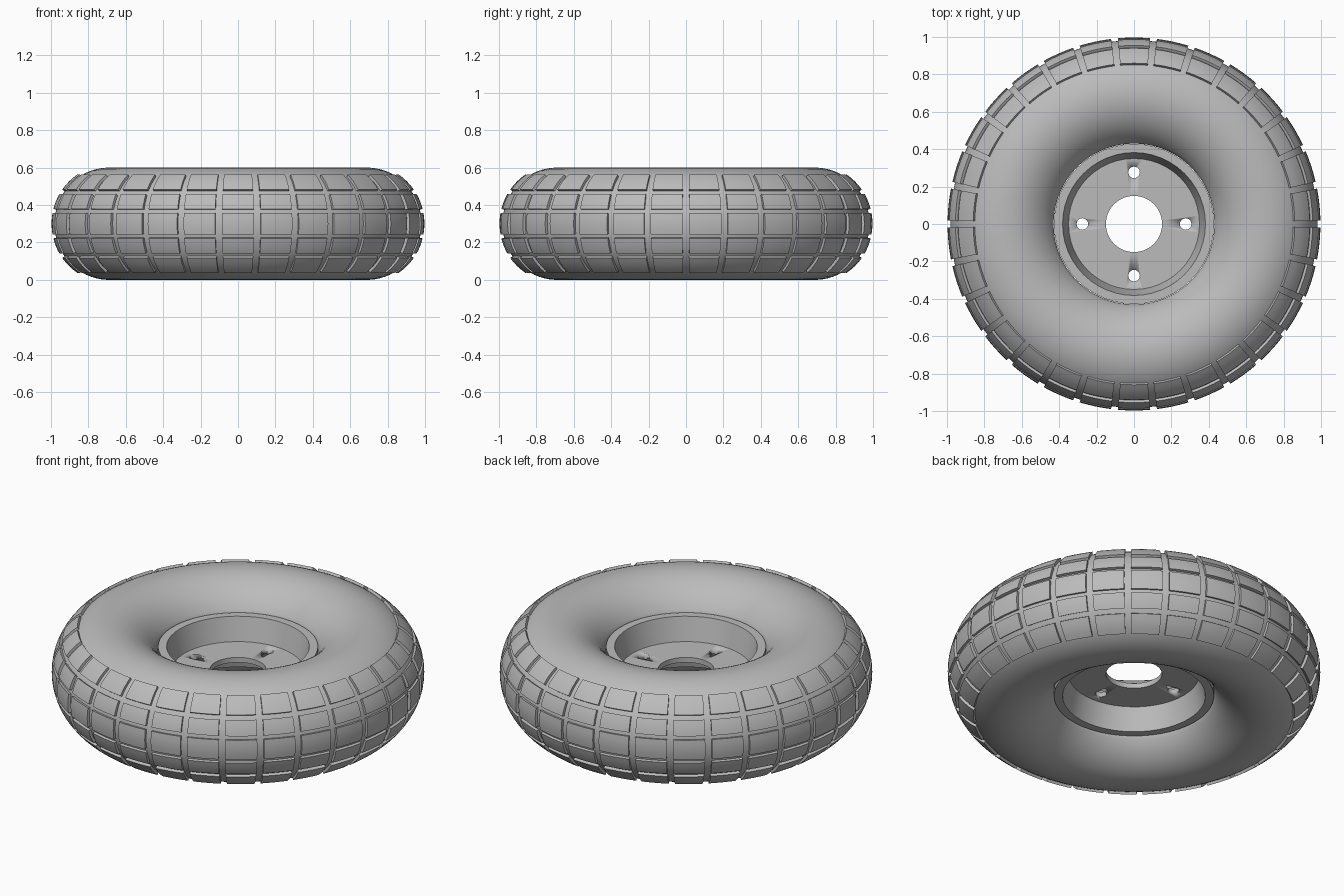
import bpy, bmesh, math
from mathutils import Matrix, Vector

cube = bpy.data.objects.get("Cube")
if cube:
    bpy.data.objects.remove(cube)

MID = 0.3             # height of the wheel's middle plane
RING = 0.69           # radius of the tyre's tube centre
TUBE_R, TUBE_Z = 0.292, 0.3
BLOCKS = 30           # tread blocks around the wheel
BLOCK_ANGLE = math.radians(9.9)
LIFT = 0.015          # tread height above the tyre

grey = bpy.data.materials.new("plain grey")
grey.use_nodes = True
grey.diffuse_color = (0.5, 0.5, 0.5, 1)
grey.node_tree.nodes["Principled BSDF"].inputs["Base Color"].default_value = (0.5, 0.5, 0.5, 1)


def tube_point(angle, lift=0.0):
    """Point on the tyre's cross-section, in the XZ plane."""
    return Vector((RING + (TUBE_R + lift) * math.cos(angle), 0,
                   MID + (TUBE_Z + lift) * math.sin(angle)))


def finish(name, bm, sharp):
    bmesh.ops.recalc_face_normals(bm, faces=bm.faces)
    mesh = bpy.data.meshes.new(name)
    bm.to_mesh(mesh)
    bm.free()
    obj = bpy.data.objects.new(name, mesh)
    bpy.context.collection.objects.link(obj)
    mesh.materials.append(grey)
    bpy.ops.object.select_all(action='DESELECT')
    obj.select_set(True)
    bpy.context.view_layer.objects.active = obj
    bpy.ops.object.shade_smooth_by_angle(angle=math.radians(sharp))
    return obj


def lathe(name, points, steps, sharp):
    """Turn a closed profile once round the z axis."""
    bm = bmesh.new()
    verts = [bm.verts.new(p) for p in points]
    edges = [bm.edges.new((a, b)) for a, b in zip(verts, verts[1:] + verts[:1])]
    bmesh.ops.spin(bm, geom=verts + edges, axis=(0, 0, 1), cent=(0, 0, 0),
                   angle=math.tau, steps=steps)
    bmesh.ops.remove_doubles(bm, verts=bm.verts, dist=0.0002)
    return finish(name, bm, sharp)


# Tyre body, open only where it meets the rim
bead = math.radians(153)
lathe("tyre", [tube_point(-bead + 2 * bead * i / 56) for i in range(57)], 120, 40)

# Tread: five rows of raised blocks, each an arc-shaped section swept a few degrees
half_rows = [(0.075, 0.152), (0.174, 0.25)]
rows = [(-0.055, 0.055)] + half_rows + [(-b, -a) for a, b in half_rows]
bm = bmesh.new()
for low, high in rows:
    start, end = math.asin(low / TUBE_Z), math.asin(high / TUBE_Z)
    arc = [start + (end - start) * i / 4 for i in range(5)]
    section = [tube_point(a, LIFT) for a in arc] + [tube_point(a, -0.01) for a in reversed(arc)]
    for n in range(BLOCKS):
        turn = Matrix.Rotation(math.tau * (n + 0.5) / BLOCKS - BLOCK_ANGLE / 2, 3, 'Z')
        face = bm.faces.new([bm.verts.new(turn @ p) for p in section])
        bmesh.ops.spin(bm, geom=[face], axis=(0, 0, 1), cent=(0, 0, 0),
                       angle=BLOCK_ANGLE, steps=4)
finish("tread_blocks", bm, 30)

# Rim: centre disc, sloping wall and flange, the same above and below
upper = [(0.15, 0.015), (0.35, 0.015), (0.382, 0.15), (0.428, 0.15)]
outline = upper + [(r, -z) for r, z in reversed(upper)]
rim = lathe("rim", [(r, 0, MID + z) for r, z in outline], 48, 30)

# Four bolt holes through the disc
bm = bmesh.new()
for n in range(4):
    spot = Matrix.Rotation(n * math.pi / 2, 4, 'Z') @ Matrix.Translation((0.276, 0, MID))
    bmesh.ops.create_cone(bm, cap_ends=True, segments=20, radius1=0.031, radius2=0.031,
                          depth=0.12, matrix=spot)
cutter = finish("bolt_hole_cutter", bm, 30)
cutter.hide_render = True
holes = rim.modifiers.new("bolt_holes", 'BOOLEAN')
holes.object = cutter
holes.solver = 'EXACT'
bpy.context.view_layer.objects.active = rim
bpy.ops.object.modifier_apply(modifier=holes.name)
bpy.data.objects.remove(cutter)
